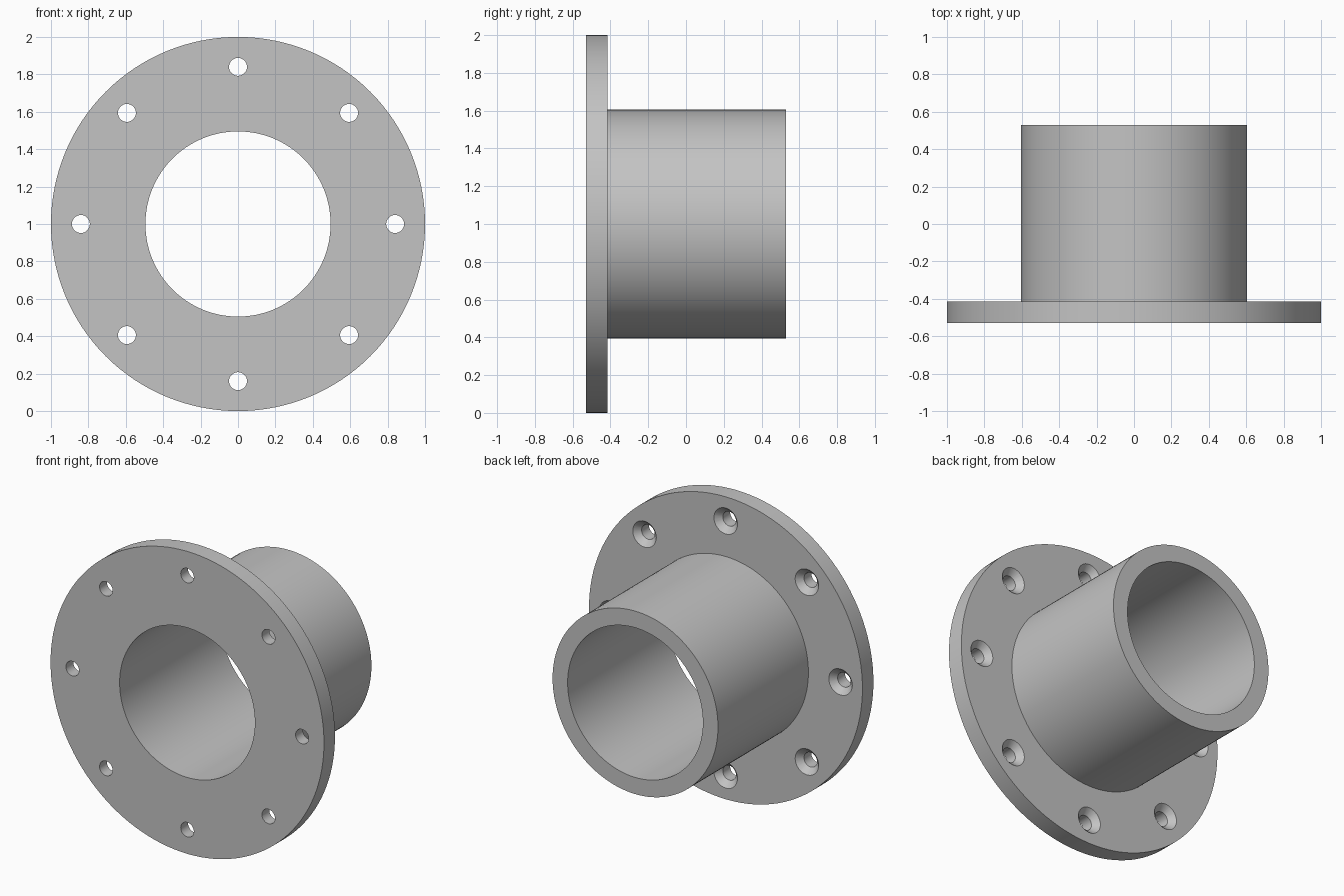
import bpy, bmesh, math
from mathutils import Matrix, Vector

if "Cube" in bpy.data.objects:
    bpy.data.objects.remove(bpy.data.objects["Cube"], do_unlink=True)

# Main dimensions
FRONT, FLANGE_BACK, END = -0.53, -0.415, 0.53
FLANGE_R, TUBE_R, BORE_R = 1.0, 0.605, 0.495
BOLT_CIRCLE, HOLE_R, SINK_R = 0.84, 0.048, 0.086

grey = bpy.data.materials.new("steel_grey")
grey.use_nodes = True
colour = (0.55, 0.55, 0.55, 1)
grey.diffuse_color = colour
grey.node_tree.nodes["Principled BSDF"].inputs["Base Color"].default_value = colour


def lathe(name, profile, steps, centres=((0, 0),), closed=True):
    """Revolve (radius, y) points about y-parallel axes at each (x, z)."""
    bm = bmesh.new()
    for cx, cz in centres:
        centre = Vector((cx, 0, cz))
        rings = []
        for r, y in profile:
            ring = []
            for i in range(steps):
                a = math.tau * i / steps
                ring.append(bm.verts.new(centre + Vector((r * math.cos(a), y, r * math.sin(a)))))
            rings.append(ring)
        pairs = list(zip(rings, rings[1:]))
        if closed:
            pairs.append((rings[-1], rings[0]))
        else:
            bm.faces.new(rings[0])
            bm.faces.new(rings[-1])
        for a, b in pairs:
            for i in range(steps):
                j = (i + 1) % steps
                bm.faces.new((a[i], a[j], b[j], b[i]))
    bmesh.ops.recalc_face_normals(bm, faces=bm.faces)
    mesh = bpy.data.meshes.new(name)
    bm.to_mesh(mesh)
    bm.free()
    mesh.materials.append(grey)
    obj = bpy.data.objects.new(name, mesh)
    bpy.context.collection.objects.link(obj)
    return obj


# Flange and tube turned as one piece
body = lathe("flanged_tube", [
    (BORE_R, FRONT), (FLANGE_R, FRONT), (FLANGE_R, FLANGE_BACK),
    (TUBE_R, FLANGE_BACK), (TUBE_R, END), (BORE_R, END)], 128)

# Eight bolt holes, countersunk on the tube side
centres = [(BOLT_CIRCLE * math.cos(k * math.tau / 8),
            BOLT_CIRCLE * math.sin(k * math.tau / 8)) for k in range(8)]
over = 0.02
cutter = lathe("bolt_hole_cutter", [
    (HOLE_R, FRONT - over), (HOLE_R, FLANGE_BACK - (SINK_R - HOLE_R)),
    (SINK_R + over, FLANGE_BACK + over)], 32, centres, closed=False)
cutter.hide_render = True

cut = body.modifiers.new("bolt_holes", "BOOLEAN")
cut.operation = "DIFFERENCE"
cut.solver = "EXACT"
cut.object = cutter

# Bake the cut, then stand the part on the ground
bpy.ops.object.select_all(action="DESELECT")
body.select_set(True)
bpy.context.view_layer.objects.active = body
bpy.ops.object.modifier_apply(modifier=cut.name)
bpy.data.objects.remove(cutter, do_unlink=True)
body.data.transform(Matrix.Translation((0, 0, FLANGE_R)))
bpy.ops.object.shade_smooth_by_angle(angle=math.radians(30))
